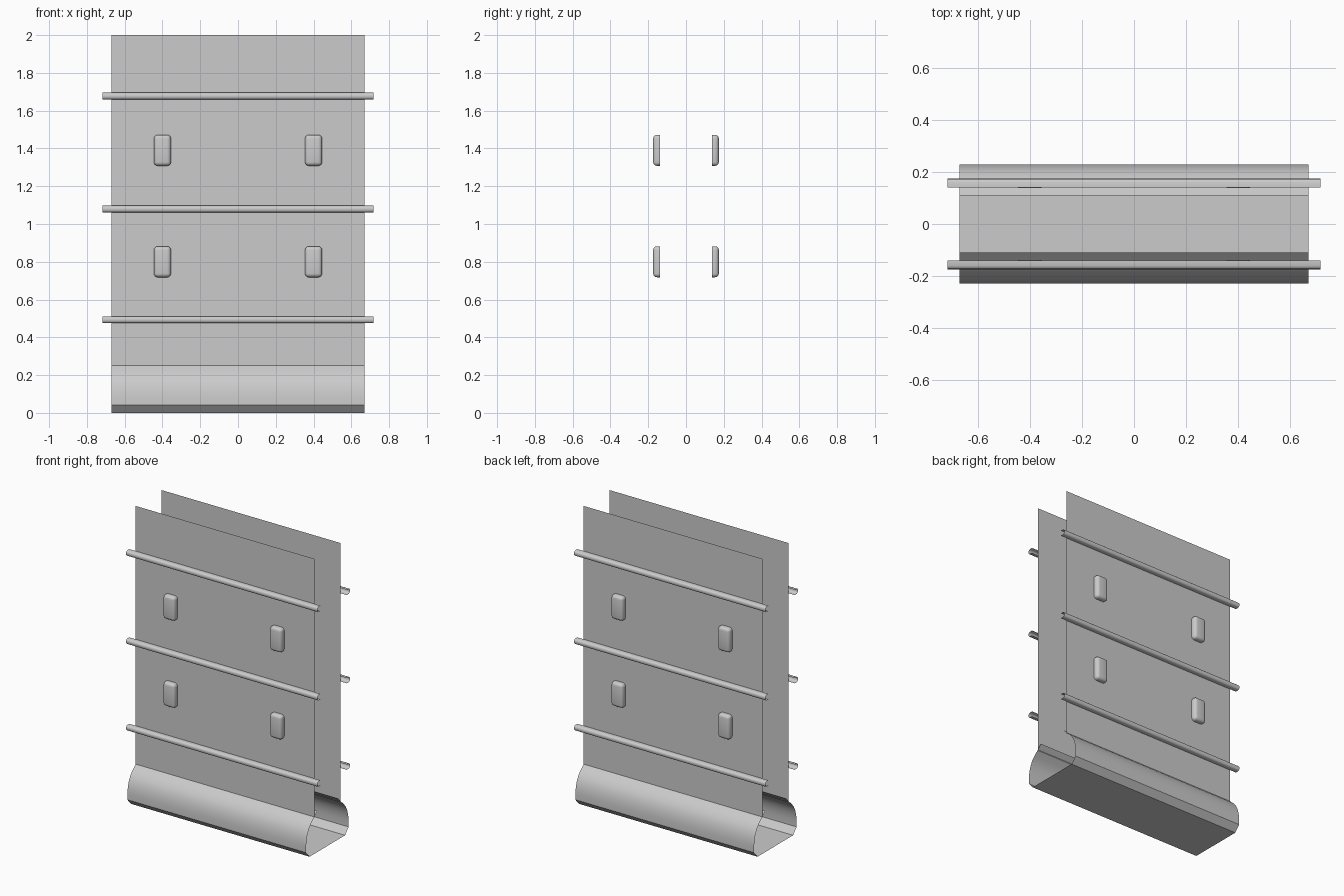
import bpy, bmesh

if "Cube" in bpy.data.objects:
    bpy.data.objects.remove(bpy.data.objects["Cube"])

WALL_Y = 0.14


def finish(name, bm, mirror=(False, True, False), angle=0.6):
    """Turn a bmesh into a smooth-by-angle object, mirrored on the given axes."""
    me = bpy.data.meshes.new(name)
    bm.to_mesh(me)
    bm.free()
    ob = bpy.data.objects.new(name, me)
    bpy.context.collection.objects.link(ob)
    bpy.ops.object.select_all(action='DESELECT')
    ob.select_set(True)
    bpy.context.view_layer.objects.active = ob
    bpy.ops.object.shade_smooth_by_angle(angle=angle)
    if any(mirror):
        mod = ob.modifiers.new("Mirror", 'MIRROR')
        mod.use_axis = mirror
        mod.use_mirror_merge = False
    return ob


def sheet(name, profile, x0, x1, mirror=(False, True, False)):
    """Open sheet: a (y, z) profile swept along x. Profile runs bottom to top."""
    bm = bmesh.new()
    a = [bm.verts.new((x0, y, z)) for y, z in profile]
    b = [bm.verts.new((x1, y, z)) for y, z in profile]
    for i in range(len(profile) - 1):
        bm.faces.new((a[i], a[i + 1], b[i + 1], b[i]))
    return finish(name, bm, mirror)


# Two tall side panels
sheet("side_panel", [(WALL_Y, 0.245), (WALL_Y, 2.0)], -0.67, 0.67)

# Flared base: floor, lower chamfer, rounded shoulder and lip inside the panels
half = [(0.19, 0.0), (0.228, 0.042), (0.228, 0.085), (0.223, 0.125),
        (0.213, 0.16), (0.197, 0.192), (0.173, 0.22), (0.14, 0.25), (0.11, 0.28)]
base = [(-y, z) for y, z in reversed(half)] + half
sheet("flared_base", base, -0.67, 0.67, (False, False, False))

# Horizontal rails: rounded open channels
channel = [(0.141, -0.018), (0.160, -0.018), (0.168, -0.015), (0.173, -0.009),
           (0.174, 0.0), (0.173, 0.009), (0.168, 0.015), (0.160, 0.018), (0.141, 0.018)]
for i, zc in enumerate((0.493, 1.079, 1.677)):
    sheet(f"rail_{i + 1}", [(y, zc + z) for y, z in channel], -0.717, 0.717)

# Rounded pads on both panels
for i, zc in enumerate((0.80, 1.39)):
    bm = bmesh.new()
    bmesh.ops.create_cube(bm, size=1)
    y0, y1 = 0.138, 0.174
    for v in bm.verts:
        v.co.x = 0.40 + v.co.x * 0.09
        v.co.y = y0 if v.co.y < 0 else y1
        v.co.z = zc + v.co.z * 0.164
    back = min(bm.faces, key=lambda f: f.calc_center_median().y)
    edges = [e for e in bm.edges if back not in e.link_faces]
    bmesh.ops.bevel(bm, geom=edges, offset=0.02, segments=4, profile=0.5, affect='EDGES')
    rear = [f for f in bm.faces if all(abs(v.co.y - y0) < 1e-4 for v in f.verts)]
    bmesh.ops.delete(bm, geom=rear, context='FACES')
    finish(f"pad_{i + 1}", bm, (True, True, False))
